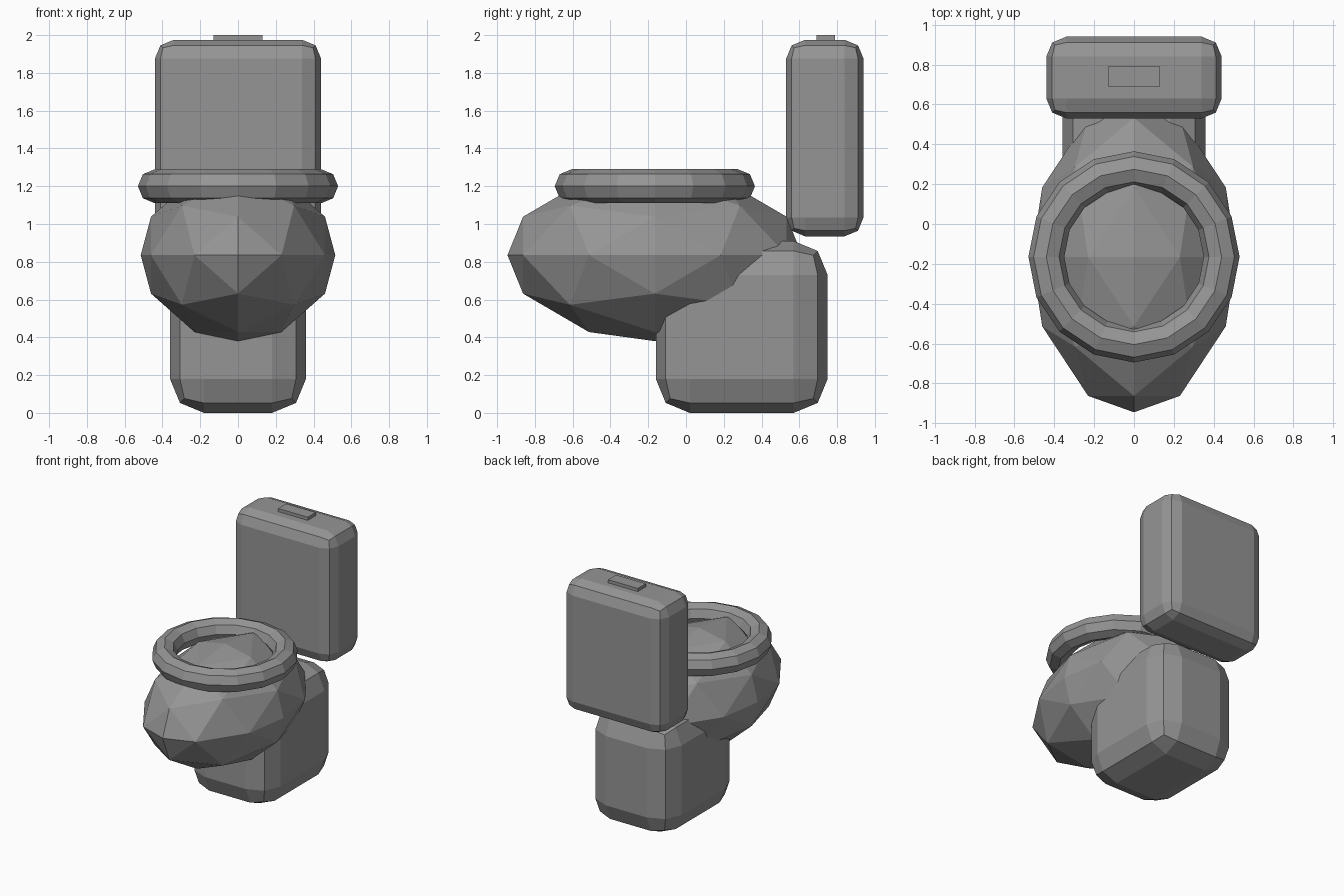
import bpy
import bmesh
from mathutils import Vector

old = bpy.data.objects.get("Cube")
if old:
    bpy.data.objects.remove(old, do_unlink=True)

# One plain grey for the whole model
grey = bpy.data.materials.new("grey_ceramic")
grey.use_nodes = True
COLOUR = (0.3, 0.3, 0.3, 1)
grey.diffuse_color = COLOUR
grey.node_tree.nodes["Principled BSDF"].inputs["Base Color"].default_value = COLOUR


def finish(obj, name):
    obj.name = name
    obj.data.name = name
    obj.data.materials.append(grey)
    return obj


def box(name, low, high, bevel=0):
    """Box between two corners, optionally with two-step bevelled edges."""
    low, high = Vector(low), Vector(high)
    bpy.ops.mesh.primitive_cube_add(size=1, location=(low + high) / 2)
    obj = finish(bpy.context.object, name)
    for v in obj.data.vertices:
        v.co *= high - low
    if bevel:
        mod = obj.modifiers.new("rounded_edges", 'BEVEL')
        mod.width = bevel
        mod.segments = 2
        mod.limit_method = 'NONE'
    return obj


def faceted_ellipsoid(name, centre, radii, cuts=3):
    """Octahedron with each edge cut evenly, pushed out to an ellipsoid."""
    bm = bmesh.new()
    steps = range(-cuts, cuts + 1)
    for i in steps:
        for j in steps:
            for k in steps:
                if abs(i) + abs(j) + abs(k) == cuts:
                    bm.verts.new(Vector((i, j, k)).normalized() * Vector(radii))
    bmesh.ops.convex_hull(bm, input=bm.verts)
    bmesh.ops.recalc_face_normals(bm, faces=bm.faces)
    mesh = bpy.data.meshes.new(name)
    bm.to_mesh(mesh)
    bm.free()
    obj = bpy.data.objects.new(name, mesh)
    obj.location = centre
    bpy.context.collection.objects.link(obj)
    return finish(obj, name)


# Pedestal under the bowl
box("pedestal", (-0.36, -0.16, 0), (0.36, 0.75, 0.91), bevel=0.18)

# Bowl
faceted_ellipsoid("bowl", (0, -0.165, 0.835), (0.515, 0.78, 0.455))

# Seat ring
bpy.ops.mesh.primitive_torus_add(
    major_radius=0.44, minor_radius=0.09, major_segments=16,
    minor_segments=8, location=(0, -0.165, 1.2))
finish(bpy.context.object, "seat_ring")

# Water tank and flush button
box("tank", (-0.44, 0.53, 0.935), (0.44, 0.94, 1.975), bevel=0.1)
box("flush_button", (-0.13, 0.69, 1.95), (0.13, 0.79, 2.0))
